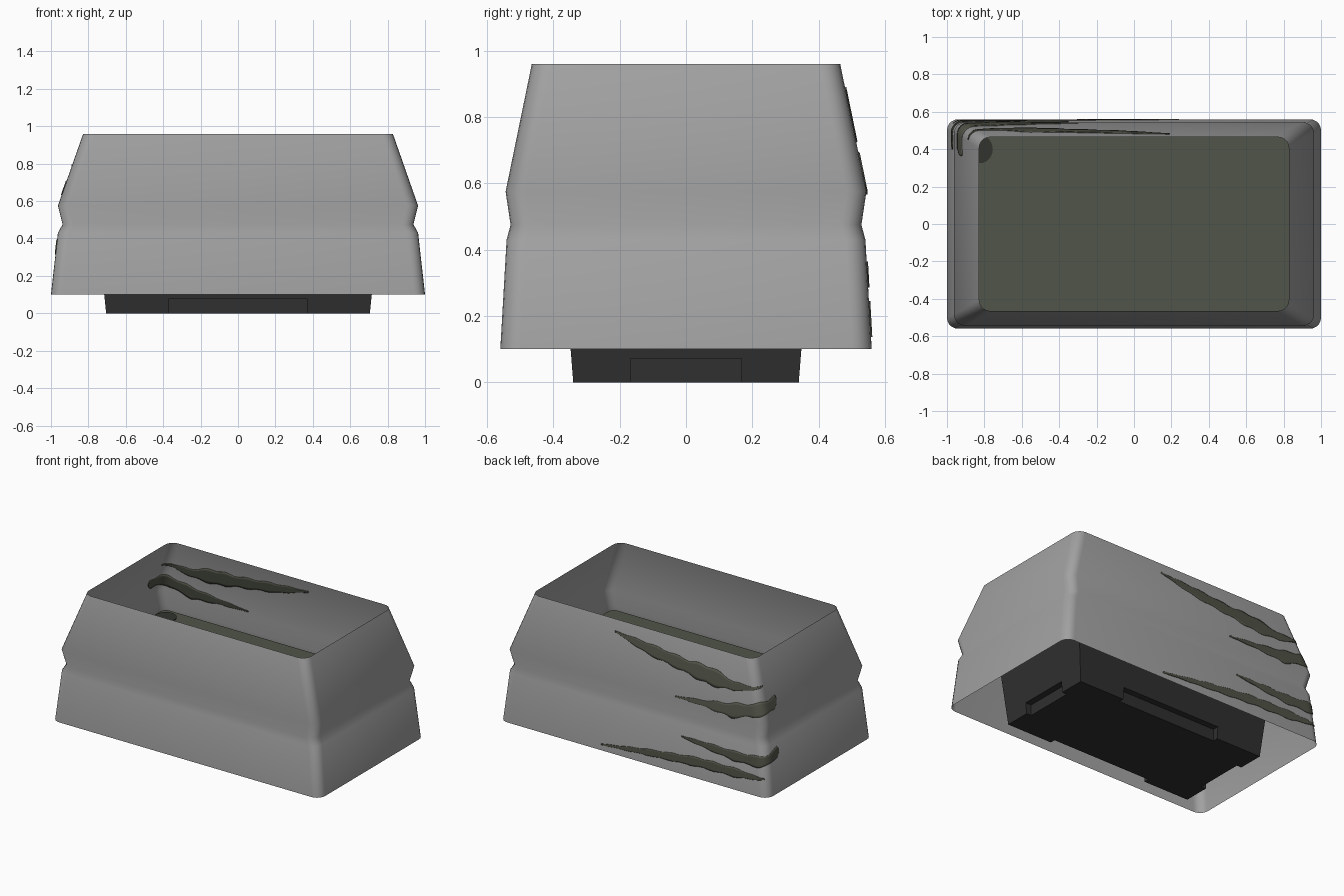
import bpy, bmesh, math
from mathutils import Vector

cube = bpy.data.objects.get("Cube")
if cube:
    bpy.data.objects.remove(cube, do_unlink=True)


def material(name, rgb):
    m = bpy.data.materials.new(name)
    m.use_nodes = True
    m.diffuse_color = (*rgb, 1)
    bsdf = next(n for n in m.node_tree.nodes if n.type == 'BSDF_PRINCIPLED')
    bsdf.inputs["Base Color"].default_value = (*rgb, 1)
    bsdf.inputs["Roughness"].default_value = 0.8
    return m


GREY = material("shell grey", (0.36, 0.36, 0.36))
OLIVE = material("olive", (0.083, 0.089, 0.065))
BLACK = material("base black", (0.029, 0.029, 0.029))
STAIN = material("dark stain", (0.032, 0.034, 0.027))


def make(name, bm, mat, smooth=False):
    mesh = bpy.data.meshes.new(name)
    bmesh.ops.recalc_face_normals(bm, faces=bm.faces)
    bm.to_mesh(mesh)
    bm.free()
    mesh.materials.append(mat)
    ob = bpy.data.objects.new(name, mesh)
    bpy.context.collection.objects.link(ob)
    for p in mesh.polygons:
        p.use_smooth = smooth
    return ob


def rounded_ring(hx, hy, z, r, seg=5):
    """Rounded rectangle outline, counter-clockwise."""
    pts = []
    for k, (sx, sy) in enumerate([(1, 1), (-1, 1), (-1, -1), (1, -1)]):
        for i in range(seg + 1):
            a = (k + i / seg) * math.pi / 2
            pts.append((sx * (hx - r) + r * math.cos(a),
                        sy * (hy - r) + r * math.sin(a), z))
    return pts


def loft(rings, caps=False):
    bm = bmesh.new()
    loops = [[bm.verts.new(p) for p in ring] for ring in rings]
    n = len(loops[0])
    for a, b in zip(loops, loops[1:]):
        for i in range(n):
            j = (i + 1) % n
            bm.faces.new((a[i], a[j], b[j], b[i]))
    if caps:
        bm.faces.new(loops[0][::-1])
        bm.faces.new(loops[-1])
    return bm


def box(name, centre, size, mat):
    bm = bmesh.new()
    bmesh.ops.create_cube(bm, size=1)
    for v in bm.verts:
        v.co = Vector(c + s * k for c, s, k in zip(centre, size, v.co))
    return make(name, bm, mat)


# Pinched shell, open above and below: height, half width, half depth
PROFILE = [(0.10, 1.0, 0.56), (0.43, 0.963, 0.541), (0.475, 0.938, 0.529),
           (0.575, 0.963, 0.544), (0.96, 0.828, 0.465)]
R = 0.06
make("shell", loft([rounded_ring(hx, hy, z, R) for z, hx, hy in PROFILE]), GREY, True)

# Floor plate inside the shell
make("floor", loft([rounded_ring(0.9, 0.5, z, 0.04) for z in (0.44, 0.47)], True), OLIVE)

# Flared base with a shallow notch under each side
base = make("base", loft([[(x * hx, y * hy, z) for x, y in ((1, 1), (-1, 1), (-1, -1), (1, -1))]
                          for z, hx, hy in ((0, 0.705, 0.34), (0.44, 0.75, 0.375))], True), BLACK)
for s in (-1, 1):
    for pos, size in (((0, s * 0.36, 0.03), (0.74, 0.11, 0.1)),
                      ((s * 0.725, 0, 0.025), (0.11, 0.334, 0.095))):
        cutter = box("notch_cutter", pos, size, BLACK)
        mod = base.modifiers.new("notch", 'BOOLEAN')
        mod.operation, mod.solver, mod.object = 'DIFFERENCE', 'EXACT', cutter
        cutter.hide_render = True
        bpy.context.view_layer.objects.active = base
        bpy.ops.object.modifier_apply(modifier=mod.name)
        bpy.data.objects.remove(cutter, do_unlink=True)


def wall_point(u, z):
    """Point on the shell: u runs along the back wall, then round the -x corner."""
    z = min(max(z, 0.101), 0.959)
    for (z0, x0, y0), (z1, x1, y1) in zip(PROFILE, PROFILE[1:]):
        if z <= z1:
            t = (z - z0) / (z1 - z0)
            hx, hy = x0 + t * (x1 - x0), y0 + t * (y1 - y0)
            break
    s = (R - hx) - u
    arc = R * math.pi / 2
    if s <= 0:
        return (u, hy, z)
    if s < arc:
        a = s / R
        return (R - hx - R * math.sin(a), hy - R + R * math.cos(a), z)
    return (-hx, hy - R - (s - arc), z)


def streak(name, stations, steps=8, rows=6):
    """Thin painted streak through stations of position, height, half height."""
    bm = bmesh.new()
    grid = []
    for a, b in zip(stations, stations[1:]):
        for i in range(steps):
            t = i / steps
            u, z, h = (p + t * (q - p) for p, q in zip(a, b))
            grid.append((u, z, h * (1 + 0.15 * math.sin(u * 40))))
    grid.append(stations[-1])
    cols = [[bm.verts.new(wall_point(u, z + h * (2 * k / rows - 1))) for k in range(rows + 1)]
            for u, z, h in grid]
    for a, b in zip(cols, cols[1:]):
        for k in range(rows):
            bm.faces.new((a[k], a[k + 1], b[k + 1], b[k]))
    ob = make(name, bm, OLIVE, True)
    mod = ob.modifiers.new("thickness", 'SOLIDIFY')
    mod.thickness, mod.offset = 0.008, 0


# Streaks around the back corner, showing on both faces of the wall
streak("upper_long_streak", [(0.19, 0.885, 0.004), (-0.06, 0.84, 0.033), (-0.37, 0.80, 0.04),
                             (-0.53, 0.785, 0.056), (-0.71, 0.765, 0.027), (-0.91, 0.79, 0.004)])
streak("upper_short_streak", [(-0.30, 0.60, 0.004), (-0.53, 0.61, 0.02), (-0.72, 0.615, 0.045),
                              (-0.91, 0.66, 0.04), (-1.04, 0.67, 0.035), (-1.06, 0.67, 0.01)])
streak("lower_short_streak", [(-0.35, 0.347, 0.004), (-0.55, 0.333, 0.02), (-0.74, 0.32, 0.03),
                              (-0.93, 0.326, 0.035), (-1.07, 0.36, 0.03), (-1.09, 0.365, 0.008)])
streak("lower_long_streak", [(0.24, 0.14, 0.004), (-0.10, 0.177, 0.02), (-0.48, 0.21, 0.03),
                             (-0.78, 0.213, 0.028), (-0.97, 0.22, 0.004)])

# Stain on the floor corner
ring = [(-0.825 + 0.07 * math.cos(a), 0.4 + 0.075 * math.sin(a))
        for a in (i * math.tau / 24 for i in range(24))]
make("floor_stain", loft([[(x, y, z) for x, y in ring] for z in (0.469, 0.474)], True), STAIN)
